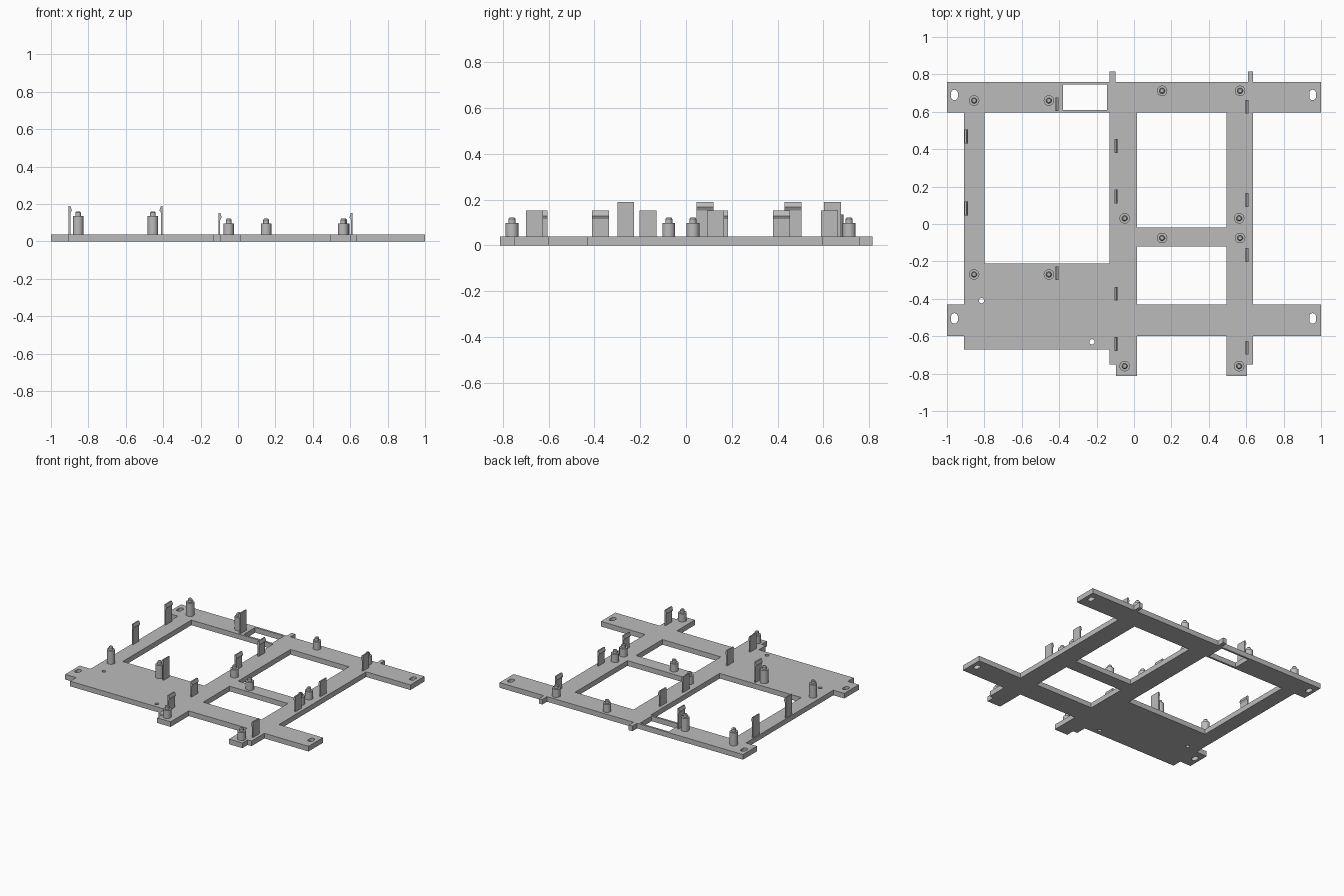
import bpy, bmesh, math

cube = bpy.data.objects.get("Cube")
if cube:
    bpy.data.objects.remove(cube, do_unlink=True)

grey = bpy.data.materials.new("plain grey")
grey.use_nodes = True
colour = (0.5, 0.5, 0.5, 1)
grey.diffuse_color = colour
grey.node_tree.nodes["Principled BSDF"].inputs["Base Color"].default_value = colour

THICK = 0.038
scene = bpy.context.collection


def finish(name, mesh):
    obj = bpy.data.objects.new(name, mesh)
    mesh.materials.clear()
    mesh.materials.append(grey)
    scene.objects.link(obj)
    return obj


def rect(x0, y0, x1, y1):
    return [(x0, y0), (x1, y0), (x1, y1), (x0, y1)]


def slot(x, y, r, straight=0, n=24):
    """Round hole, stretched along y by the straight length."""
    pts = []
    for i in range(n):
        a = 2 * math.pi * (i + 0.5) / n
        shift = math.copysign(straight / 2, math.sin(a))
        pts.append((x + r * math.cos(a), y + r * math.sin(a) + shift))
    return pts


# Base frame: outline with window openings and screw holes
outline = [
    (-1, .595), (-.91, .595), (-.91, -.43), (-1, -.43), (-1, -.6), (-.91, -.6),
    (-.91, -.67), (-.13, -.67), (-.13, -.75), (-.095, -.75), (-.095, -.812),
    (.015, -.812), (.015, -.6), (.495, -.6), (.495, -.812), (.605, -.812),
    (.605, -.75), (.637, -.75), (.637, -.6), (1, -.6), (1, -.43), (.637, -.43),
    (.637, .595), (1, .595), (1, .76), (.637, .76), (.637, .815), (.61, .815),
    (.61, .76), (-.1, .76), (-.1, .815), (-.13, .815), (-.13, .76), (-1, .76)]
loops = [outline,
         rect(-.8, -.21, -.13, .595), rect(.015, -.02, .495, .595),
         rect(.015, -.43, .495, -.12), rect(-.38, .61, -.145, .745),
         slot(-.815, -.41, .014), slot(-.225, -.63, .014)]
loops += [slot(x, y, .018, .02) for x in (-.96, .955) for y in (.69, -.505)]

curve = bpy.data.curves.new("frame_outline", 'CURVE')
curve.dimensions = '2D'
curve.fill_mode = 'BOTH'
curve.extrude = THICK / 2
for loop in loops:
    spline = curve.splines.new('POLY')
    spline.points.add(len(loop) - 1)
    for point, (x, y) in zip(spline.points, loop):
        point.co = (x, y, 0, 1)
    spline.use_cyclic_u = True
helper = bpy.data.objects.new("frame_outline", curve)
scene.objects.link(helper)
bpy.context.view_layer.update()
plate = bpy.data.meshes.new_from_object(helper.evaluated_get(bpy.context.evaluated_depsgraph_get()))
bpy.data.objects.remove(helper, do_unlink=True)
for v in plate.vertices:
    v.co.z += THICK / 2
bm = bmesh.new()
bm.from_mesh(plate)
bmesh.ops.remove_doubles(bm, verts=bm.verts, dist=1e-5)
bmesh.ops.recalc_face_normals(bm, faces=bm.faces)
bm.to_mesh(plate)
bm.free()
for p in plate.polygons:
    p.use_smooth = False
finish("base_frame", plate)


def post(name, x, y, top, sides=24):
    """Standoff: wide body with a narrow chamfered pin."""
    profile = [(.028, THICK - .004), (.028, top - .025), (.015, top - .025),
               (.015, top - .006), (.010, top)]
    bm = bmesh.new()
    rings = [[bm.verts.new((r * math.cos(2 * math.pi * i / sides),
                            r * math.sin(2 * math.pi * i / sides), z))
              for i in range(sides)] for r, z in profile]
    for low, high in zip(rings, rings[1:]):
        for i in range(sides):
            j = (i + 1) % sides
            bm.faces.new((low[i], low[j], high[j], high[i]))
    bm.faces.new(rings[0][::-1])
    bm.faces.new(rings[-1])
    mesh = bpy.data.meshes.new(name)
    bm.to_mesh(mesh)
    bm.free()
    obj = finish(name, mesh)
    obj.location = (x, y, 0)
    bpy.ops.object.select_all(action='DESELECT')
    obj.select_set(True)
    bpy.context.view_layer.objects.active = obj
    bpy.ops.object.shade_smooth_by_angle(angle=math.radians(30))


def clip(name, x, y, top, facing):
    """Snap clip: thin wall with a hooked lip towards the facing side."""
    profile = [(0, THICK - .004), (.009, THICK - .004), (.009, top - .037),
               (.017, top - .023), (.009, top), (0, top)]
    bm = bmesh.new()
    face = bm.faces.new([bm.verts.new((x + facing * d, y - .037, z)) for d, z in profile])
    side = bmesh.ops.extrude_face_region(bm, geom=[face])["geom"]
    bmesh.ops.translate(bm, vec=(0, .074, 0),
                        verts=[g for g in side if isinstance(g, bmesh.types.BMVert)])
    bmesh.ops.recalc_face_normals(bm, faces=bm.faces)
    mesh = bpy.data.meshes.new(name)
    bm.to_mesh(mesh)
    bm.free()
    finish(name, mesh)


# Standoff posts
for x in (-.855, -.455):
    for y in (.66, -.27):
        post("tall_post", x, y, .16)
for x, y in [(.15, .712), (.567, .712), (-.05, .03), (.562, .03),
             (.15, -.075), (.567, -.075), (-.05, -.76), (.562, -.76)]:
    post("short_post", x, y, .122)

# Snap clips in facing rows: wall x, hook direction, height, y centres
rows = [("tall_clip", -.905, 1, .19, (.467, .083)),
        ("tall_clip", -.403, -1, .19, (.64, -.263)),
        ("short_clip", -.104, 1, .152, (.417, .147, -.373, -.642)),
        ("short_clip", .613, -1, .152, (.627, .128, -.165, -.662))]
for name, x, facing, top, centres in rows:
    for y in centres:
        clip(name, x, y, top, facing)
